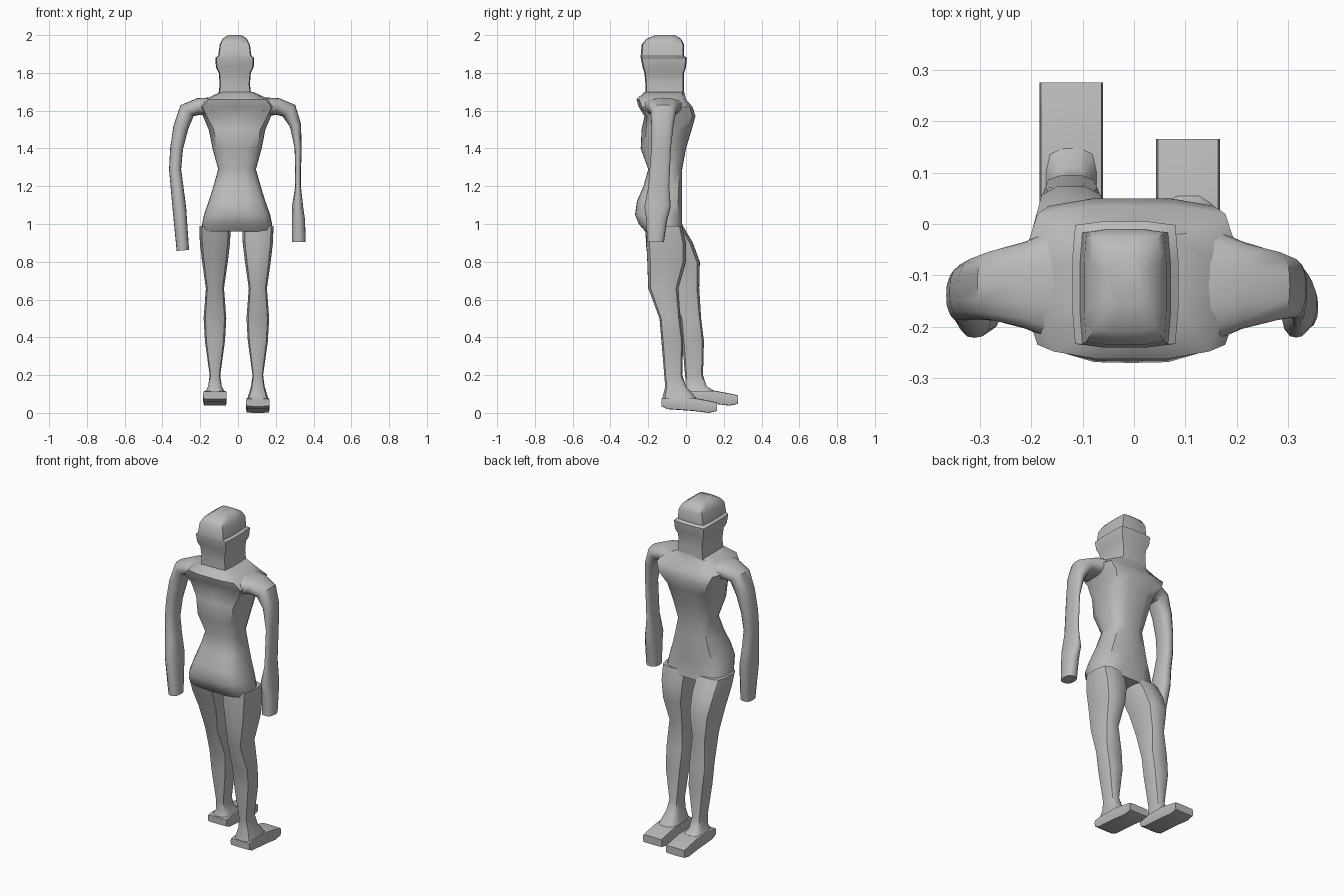
import bpy, bmesh
from math import cos, sin, pi, radians
from mathutils import Vector

cube = bpy.data.objects.get("Cube")
if cube:
    bpy.data.objects.remove(cube, do_unlink=True)

COLOUR = (.5, .5, .5, 1)
grey = bpy.data.materials.new("plain grey")
grey.use_nodes = True
grey.diffuse_color = COLOUR
grey.node_tree.nodes["Principled BSDF"].inputs["Base Color"].default_value = COLOUR


def section(centre, across, along, power):
    """Rounded-box ring around a centre; a higher power makes squarer corners."""
    ring = []
    count = 16
    for i in range(count):
        angle = 2 * pi * i / count
        c, s = cos(angle), sin(angle)
        reach = (abs(c) ** power + abs(s) ** power) ** (-1 / power)
        ring.append(Vector(centre) + reach * (c * Vector(across) + s * Vector(along)))
    return ring


def level(z, x, half_width, back, front, power):
    """Horizontal ring filling a range in depth."""
    return section((x, (back + front) / 2, z), (half_width, 0, 0),
                   (0, (front - back) / 2, 0), power)


def loft(name, rings):
    """Skin a list of rings, cap both ends and smooth the gentle edges."""
    bm = bmesh.new()
    loops = [[bm.verts.new(point) for point in ring] for ring in rings]
    for lower, upper in zip(loops, loops[1:]):
        for i in range(len(lower)):
            bm.faces.new((lower[i - 1], lower[i], upper[i], upper[i - 1]))
    bm.faces.new(loops[0])
    bm.faces.new(loops[-1])
    bmesh.ops.recalc_face_normals(bm, faces=bm.faces)
    mesh = bpy.data.meshes.new(name)
    bm.to_mesh(mesh)
    bm.free()
    mesh.materials.append(grey)
    obj = bpy.data.objects.new(name, mesh)
    bpy.context.collection.objects.link(obj)
    bpy.ops.object.select_all(action="DESELECT")
    obj.select_set(True)
    bpy.context.view_layer.objects.active = obj
    bpy.ops.object.shade_smooth_by_angle(angle=radians(45))


# Torso from hem to collar, squarer at the chest: height, half width, back, front
torso = ((.96, .19, -.215, -.015), (1.0, .185, -.25, -.02), (1.05, .175, -.27, -.02),
         (1.12, .15, -.26, -.02), (1.2, .125, -.225, -.02), (1.29, .1, -.2, -.02),
         (1.4, .13, -.24, 0), (1.5, .15, -.235, .03), (1.57, .18, -.22, .05),
         (1.62, .205, -.25, .035), (1.66, .17, -.262, 0), (1.7, .085, -.22, -.01))
loft("torso", [level(z, -.005, width, back, front, 6 if z > 1.5 else 3.5)
               for z, width, back, front in torso])

# Neck and boxy head with a flat face
head = ((1.66, .09, -.215, -.01), (1.74, .08, -.215, -.01), (1.8, .085, -.22, -.01),
        (1.83, .1, -.23, 0), (1.88, .103, -.24, .005), (1.89, .088, -.24, -.01),
        (1.95, .08, -.235, -.01), (1.98, .065, -.21, -.025), (2, .035, -.16, -.06))
loft("neck_and_head", [level(z, -.017, width, back, front, 12) for z, width, back, front in head])


# Leg: height, half width, back, front; the foot: depth, sole, top
leg = ((.99, .083, -.205, -.02), (.9, .08, -.21, 0), (.8, .068, -.205, 0),
       (.66, .048, -.2, -.04), (.5, .06, -.14, -.03), (.38, .053, -.13, -.015),
       (.2, .028, -.115, -.02), (.14, .036, -.11, 0), (.06, .06, -.13, .07))
foot = ((-.13, .035, .075), (-.1, .02, .08), (.04, .01, .08),
        (.12, 0, .065), (.165, .01, .055))


def build_leg(side, x, step, lift):
    """The step carries the shin forward, fading out towards the hip."""
    rings = []
    for z, width, back, front in leg:
        swing = step * min(1, (1 - z) / .3)
        raised = z + lift * (z < .1)
        rings.append(level(raised, x, width, back + swing, front + swing, 4))
    loft(side + "_leg", rings)
    loft(side + "_foot", [
        section((x, y + step, (sole + top) / 2 + lift), (.062, 0, 0),
                (0, 0, (top - sole) / 2), 12)
        for y, sole, top in foot])


build_leg("left", .105, 0, 0)
build_leg("right", -.122, .11, .038)


def build_arm(side, sign, path):
    """Sweep rings square to the path; each point is x, height, half width, half depth."""
    centres = [Vector((sign * x, -.12 - .06 * (1.6 - z), z)) for x, z, _, _ in path]
    rings = []
    for i, (_, _, width, depth) in enumerate(path):
        heading = centres[min(i + 1, len(path) - 1)] - centres[max(i - 1, 0)]
        across = Vector((-heading.z, 0, heading.x)).normalized() * width
        rings.append(section(centres[i], across, (0, depth, 0), 2.6))
    loft(side + "_arm", rings)


# Arms bend down from a shared shoulder into flat hands
shoulder = ((.13, 1.62, .05, .12), (.21, 1.622, .045, .085), (.27, 1.6, .045, .068))
build_arm("left", 1, shoulder + (
    (.305, 1.52, .03, .058), (.318, 1.4, .018, .052), (.318, 1.2, .015, .055),
    (.315, 1.09, .03, .07), (.32, 1.02, .035, .055), (.322, .905, .036, .045)))
build_arm("right", -1, shoulder + (
    (.303, 1.51, .04, .06), (.325, 1.4, .034, .055), (.333, 1.29, .032, .05),
    (.322, 1.19, .034, .055), (.31, 1.08, .036, .07), (.292, .86, .033, .045)))
